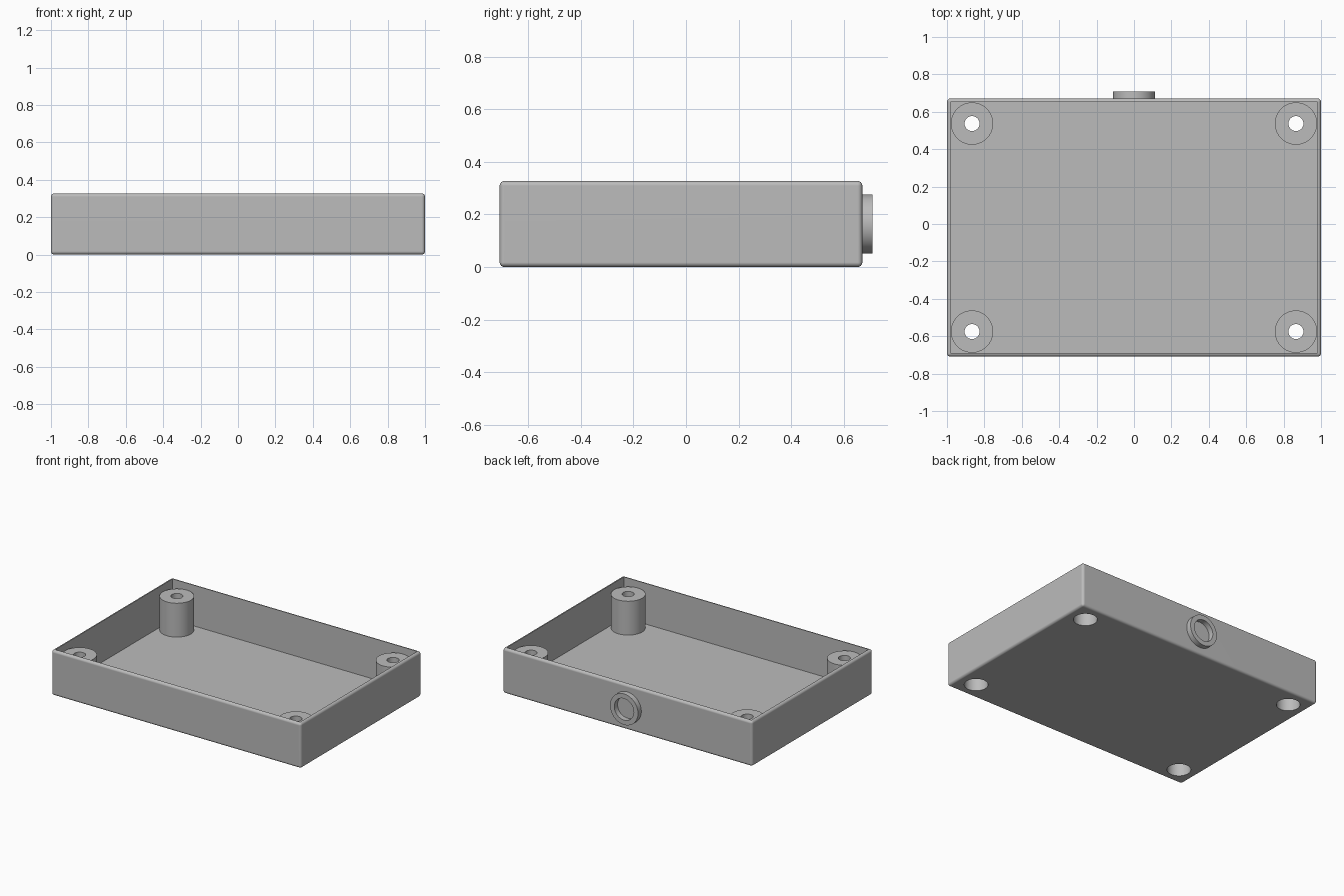
import bpy
import bmesh
import math
from mathutils import Matrix, Vector

cube = bpy.data.objects.get("Cube")
if cube:
    bpy.data.objects.remove(cube, do_unlink=True)

# Main dimensions
FRONT, BACK, HEIGHT = -0.709, 0.671, 0.327
MID_Y = (FRONT + BACK) / 2
WALL, FLOOR, ROUND = 0.02, 0.032, 0.018
POST_X, POST_Y, POST_R, POST_TOP = 0.866, 0.556, 0.113, 0.277
SCREW_R, BORE_R, BORE_DEPTH = 0.04, 0.078, 0.22
COLLAR_R, COLLAR_HOLE, COLLAR_Z = 0.112, 0.078, 0.164

grey = bpy.data.materials.new("plain grey")
grey.use_nodes = True
color = (0.5, 0.5, 0.5, 1)
grey.diffuse_color = color
grey.node_tree.nodes["Principled BSDF"].inputs["Base Color"].default_value = color


def make_object(name, bm):
    bmesh.ops.recalc_face_normals(bm, faces=bm.faces)
    mesh = bpy.data.meshes.new(name)
    bm.to_mesh(mesh)
    bm.free()
    obj = bpy.data.objects.new(name, mesh)
    bpy.context.collection.objects.link(obj)
    mesh.materials.append(grey)
    return obj


def activate(obj):
    bpy.ops.object.select_all(action="DESELECT")
    obj.select_set(True)
    bpy.context.view_layer.objects.active = obj


def smooth(obj):
    activate(obj)
    bpy.ops.object.shade_smooth_by_angle(angle=math.radians(35))


def box(name, low, high, bevel=0):
    low, high = Vector(low), Vector(high)
    bm = bmesh.new()
    place = Matrix.Translation((low + high) / 2) @ Matrix.Diagonal((high - low).to_4d())
    bmesh.ops.create_cube(bm, size=1, matrix=place)
    if bevel:
        bmesh.ops.bevel(bm, geom=bm.edges[:], offset=bevel, segments=4,
                        profile=0.5, affect="EDGES")
    return make_object(name, bm)


def lathe(name, profile):
    """Spin a closed (radius, height) outline around z."""
    bm = bmesh.new()
    verts = [bm.verts.new((r, 0, z)) for r, z in profile]
    edges = [bm.edges.new((v, verts[i - 1])) for i, v in enumerate(verts)]
    bmesh.ops.spin(bm, geom=verts + edges, cent=(0, 0, 0), axis=(0, 0, 1),
                   angle=math.tau, steps=64)
    bmesh.ops.remove_doubles(bm, verts=bm.verts, dist=0.0001)
    return make_object(name, bm)


def cut(target, cutter):
    activate(target)
    mod = target.modifiers.new("cut", "BOOLEAN")
    mod.operation, mod.solver, mod.object = "DIFFERENCE", "EXACT", cutter
    bpy.ops.object.modifier_apply(modifier=mod.name)
    bpy.data.objects.remove(cutter, do_unlink=True)


# Open tray with rounded outer edges
tray = box("tray", (-1, FRONT, 0), (1, BACK, HEIGHT), ROUND)
cut(tray, box("cavity", (WALL - 1, FRONT + WALL, FLOOR),
              (1 - WALL, BACK - WALL, HEIGHT + 0.1)))

# Corner screw posts, hollow and open through the floor
corners = [(sx, sy) for sx in (-1, 1) for sy in (-1, 1)]
for sx, sy in corners:
    spot = (sx * POST_X, MID_Y + sy * POST_Y, 0)
    bm = bmesh.new()
    bmesh.ops.create_cone(bm, cap_ends=True, segments=64, radius1=BORE_R,
                          radius2=BORE_R, depth=0.2, matrix=Matrix.Translation(spot))
    cut(tray, make_object("bore", bm))

    side = ("left" if sx > 0 else "right")
    end = ("front" if sy < 0 else "back")
    post = lathe(f"{end}_{side}_post", [
        (POST_R, FLOOR), (POST_R, POST_TOP), (SCREW_R, POST_TOP),
        (SCREW_R, BORE_DEPTH), (BORE_R, BORE_DEPTH), (BORE_R, FLOOR)])
    post.location = spot
    smooth(post)

smooth(tray)
weighted = tray.modifiers.new("flat panels", "WEIGHTED_NORMAL")
weighted.keep_sharp = True

# Round collar on the back wall
collar = lathe("back_collar", [(COLLAR_R, -0.005), (COLLAR_R, 0.038),
                               (COLLAR_HOLE, 0.038), (COLLAR_HOLE, -0.005)])
collar.rotation_euler.x = -math.pi / 2
collar.location = (0, BACK, COLLAR_Z)
smooth(collar)
